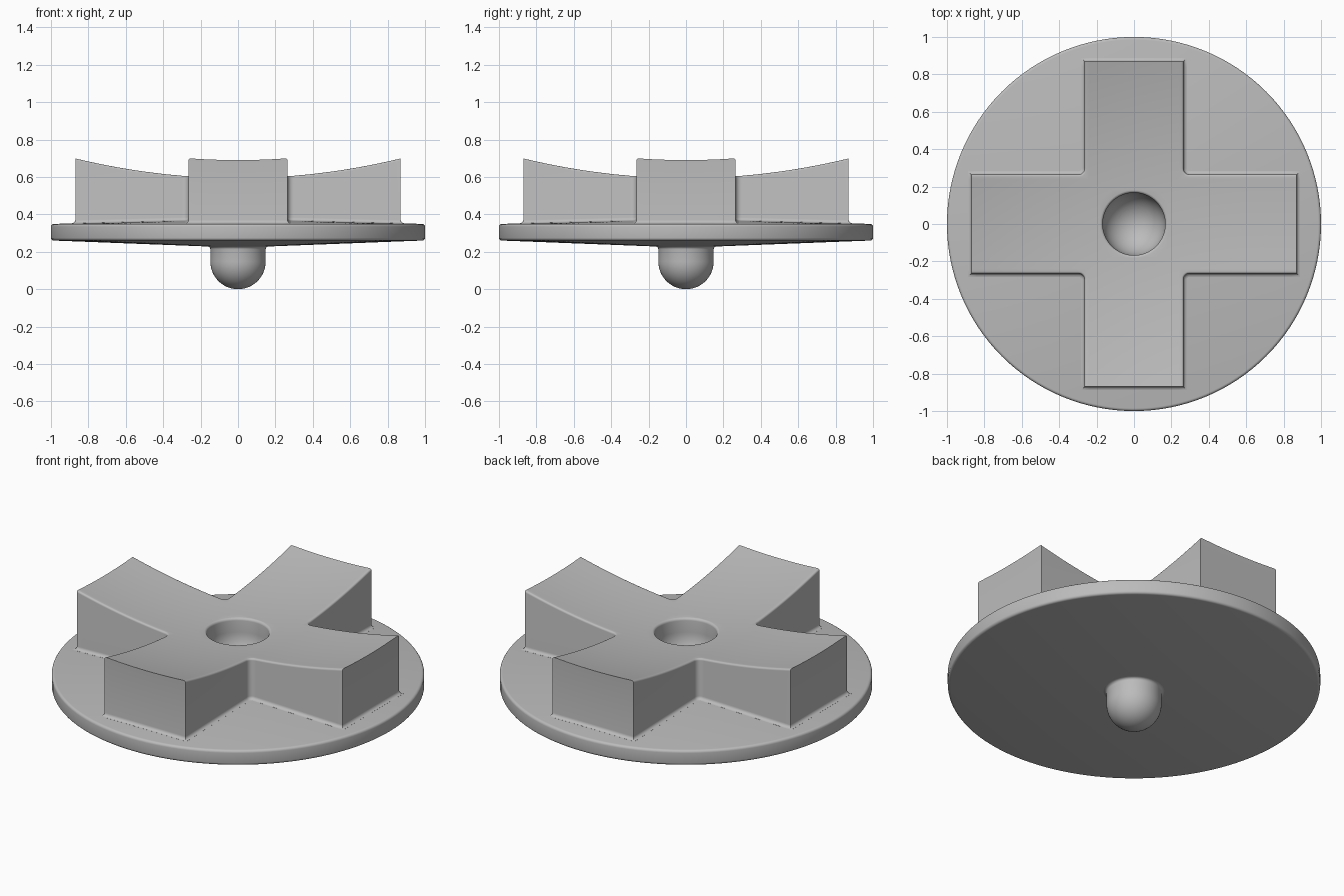
import bpy, bmesh, math
from mathutils import Vector

if "Cube" in bpy.data.objects:
    bpy.data.objects.remove(bpy.data.objects["Cube"], do_unlink=True)

GREY = (0.5, 0.5, 0.5, 1)
grey = bpy.data.materials.new("plain grey")
grey.use_nodes = True
grey.diffuse_color = GREY
grey.node_tree.nodes["Principled BSDF"].inputs["Base Color"].default_value = GREY

HALF_WIDTH, REACH, CORNER = 0.265, 0.87, 0.03
DISH_RADIUS, DISH_LOW = 3.6, 0.585


def finish(name, bm):
    bmesh.ops.recalc_face_normals(bm, faces=bm.faces)
    mesh = bpy.data.meshes.new(name)
    bm.to_mesh(mesh)
    bm.free()
    mesh.materials.append(grey)
    ob = bpy.data.objects.new(name, mesh)
    bpy.context.collection.objects.link(ob)
    return ob


def lathe(name, profile, steps):
    """Closed solid turned about z; the profile starts and ends on the axis."""
    bm = bmesh.new()
    verts = [bm.verts.new((r, 0, z)) for r, z in profile]
    edges = [bm.edges.new(pair) for pair in zip(verts, verts[1:])]
    bmesh.ops.spin(bm, geom=verts + edges, axis=(0, 0, 1), cent=(0, 0, 0),
                   angle=math.tau, steps=steps, use_merge=True)
    bmesh.ops.remove_doubles(bm, verts=bm.verts, dist=1e-5)
    return finish(name, bm)


def arc(cx, cz, radius, start, end, n):
    angles = [math.radians(start + (end - start) * i / n) for i in range(n + 1)]
    return [(cx + radius * math.cos(a), cz + radius * math.sin(a)) for a in angles]


def plate_top(r):
    return 0.349 + 0.028 * (1 - r)


# Plate: thin double cone with a rounded rim
plate = lathe("round_plate",
              [(0, 0.222)] + arc(0.985, 0.275, 0.015, -90, 0, 4)
              + arc(0.985, 0.334, 0.015, 0, 90, 4) + [(0, plate_top(0))], 128)

# Peg: round-ended pin with a small flare where it meets the plate
peg = lathe("locating_peg",
            [(0, 0)] + arc(0, 0.148, 0.148, -90, 0, 16)[1:]
            + arc(0.163, 0.213, 0.015, 180, 90, 4) + [(0, 0.24)], 64)


# Cross: stacked outlines (side offset, end offset, height)
def outline(side, end):
    w, c = HALF_WIDTH + side, HALF_WIDTH + CORNER
    quarter = [(REACH + end, -w), (REACH + end, w)]
    quarter += arc(c, c, CORNER - side, 270, 180, 5)
    points = []
    for k in range(4):
        for x, y in quarter:
            for _ in range(k):
                x, y = -y, x
            points.append((x, y))
    return points


FLARE, ROUND = 0.018, 0.012
layers = [(FLARE, FLARE, -0.012)]
layers += [(FLARE + x, FLARE + x, z) for x, z in arc(0, FLARE, FLARE, 270, 180, 4)]
layers += [(x, 0, DISH_LOW + z) for x, z in arc(-ROUND, -ROUND, ROUND, 0, 90, 4)]

bm = bmesh.new()
rings = [[bm.verts.new((x, y, z)) for x, y in outline(s, e)] for s, e, z in layers]
for low, high in zip(rings, rings[1:]):
    for i in range(len(low)):
        j = (i + 1) % len(low)
        bm.faces.new((low[i], low[j], high[j], high[i]))
bm.faces.new(rings[0][::-1])
bm.faces.new(rings[-1])

# Slice the cross into a grid, then bend its top to the dish and its foot to the plate
for axis in (Vector((1, 0, 0)), Vector((0, 1, 0))):
    for k in range(-14, 15):
        bmesh.ops.bisect_plane(bm, geom=bm.verts[:] + bm.edges[:] + bm.faces[:],
                               plane_co=axis * k * 0.06, plane_no=axis, dist=1e-5)
for v in bm.verts:
    r = math.hypot(v.co.x, v.co.y)
    if v.co.z > 0.3:
        v.co.z += r * r / (2 * DISH_RADIUS)
    else:
        v.co.z += plate_top(r)
bmesh.ops.triangulate(bm, faces=[f for f in bm.faces if len(f.verts) > 4])
cross = finish("dished_cross", bm)

# Socket: round-bottomed hole with a softened rim
cutter = lathe("socket_cutter",
               [(0, 0.34)] + arc(0, 0.507, 0.167, -90, 0, 16)[1:]
               + arc(0.182, 0.575, 0.015, 180, 90, 4) + [(0.182, 0.8), (0, 0.8)], 64)
cutter.hide_render = True
cutter.hide_viewport = False

for ob in (plate, cross):
    cut = ob.modifiers.new("socket", 'BOOLEAN')
    cut.operation = 'DIFFERENCE'
    cut.solver = 'EXACT'
    cut.object = cutter
    bpy.context.view_layer.objects.active = ob
    bpy.ops.object.modifier_apply(modifier=cut.name)
bpy.data.objects.remove(cutter, do_unlink=True)

# Smooth shading with crisp edges kept
bpy.ops.object.select_all(action='DESELECT')
for ob in (plate, peg, cross):
    ob.select_set(True)
bpy.context.view_layer.objects.active = cross
bpy.ops.object.shade_smooth_by_angle(angle=math.radians(35))
